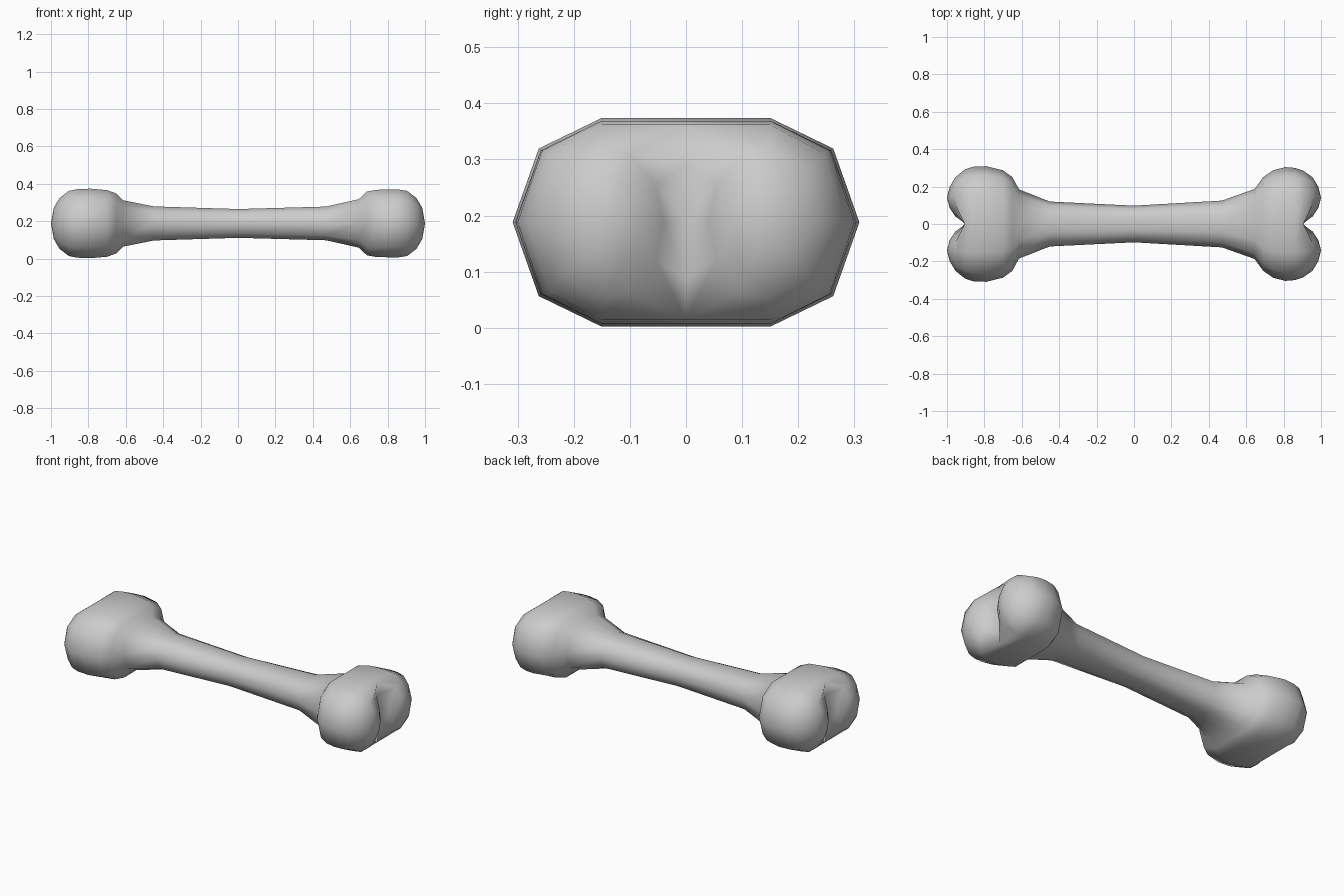
import bpy, bmesh, math

if "Cube" in bpy.data.objects:
    bpy.data.objects.remove(bpy.data.objects["Cube"])

ZC = 0.188
bm = bmesh.new()


def vert(x, y, z):
    return bm.verts.new((x, y, ZC + z))


def ring(x, w, c, rz):
    # two half octagons joined by flat top and bottom: 12 points
    ry = w - c
    half = [(c + ry * math.cos(math.radians(90 - 45 * k)),
             rz * math.sin(math.radians(90 - 45 * k))) for k in range(5)]
    pts = half + [(0, -rz)] + [(-y, z) for y, z in reversed(half)] + [(0, rz)]
    return [vert(x, y, z) for y, z in pts]


def bridge(a, b):
    n = len(a)
    for i in range(n):
        j = (i + 1) % n
        bm.faces.new((a[i], a[j], b[j], b[i]))


# shaft and knuckle sections: x, half width, lobe centre, half height
sections = [
    (-0.905, 0.291, 0.15, 0.174), (-0.86, 0.306, 0.15, 0.183),
    (-0.79, 0.309, 0.15, 0.186), (-0.70, 0.287, 0.145, 0.178),
    (-0.65, 0.25, 0.13, 0.16), (-0.615, 0.185, 0.085, 0.124),
    (-0.45, 0.12, 0.045, 0.091), (0, 0.098, 0.037, 0.077),
    (0.47, 0.125, 0.045, 0.09), (0.645, 0.187, 0.085, 0.129),
    (0.69, 0.25, 0.13, 0.171), (0.745, 0.288, 0.145, 0.18),
    (0.81, 0.304, 0.15, 0.181), (0.86, 0.3, 0.15, 0.181),
    (0.905, 0.285, 0.15, 0.174)]
rings = [ring(*s) for s in sections]
for a, b in zip(rings, rings[1:]):
    bridge(a, b)

# each end splits into two rounded lobes that share the notch column
angles = (90, 45, 0, -45, -90, -115, -150, 180, 150, 115)
for end, s in ((rings[0], -1), (rings[-1], 1)):
    notch = [vert(s * 0.9, 0, z) for z in (-0.1, 0, 0.1)]
    for side in (1, -1):
        outer = end[:5] if side == 1 else end[10:5:-1]
        loop = outer + [end[5]] + notch + [end[11]]
        for x, c, ry, rz in ((0.955, 0.145, 0.105, 0.135),
                             (0.985, 0.142, 0.058, 0.083)):
            new = [vert(s * x, side * (c + ry * math.cos(math.radians(t))),
                        rz * math.sin(math.radians(t))) for t in angles]
            bridge(loop, new)
            loop = new
        tip = vert(s, side * 0.14, 0)
        for i in range(10):
            bm.faces.new((loop[i], loop[(i + 1) % 10], tip))

bmesh.ops.recalc_face_normals(bm, faces=bm.faces)
for f in bm.faces:
    f.smooth = True
mesh = bpy.data.meshes.new("bone")
bm.to_mesh(mesh)
bm.free()
bone = bpy.data.objects.new("bone", mesh)
bpy.context.collection.objects.link(bone)
